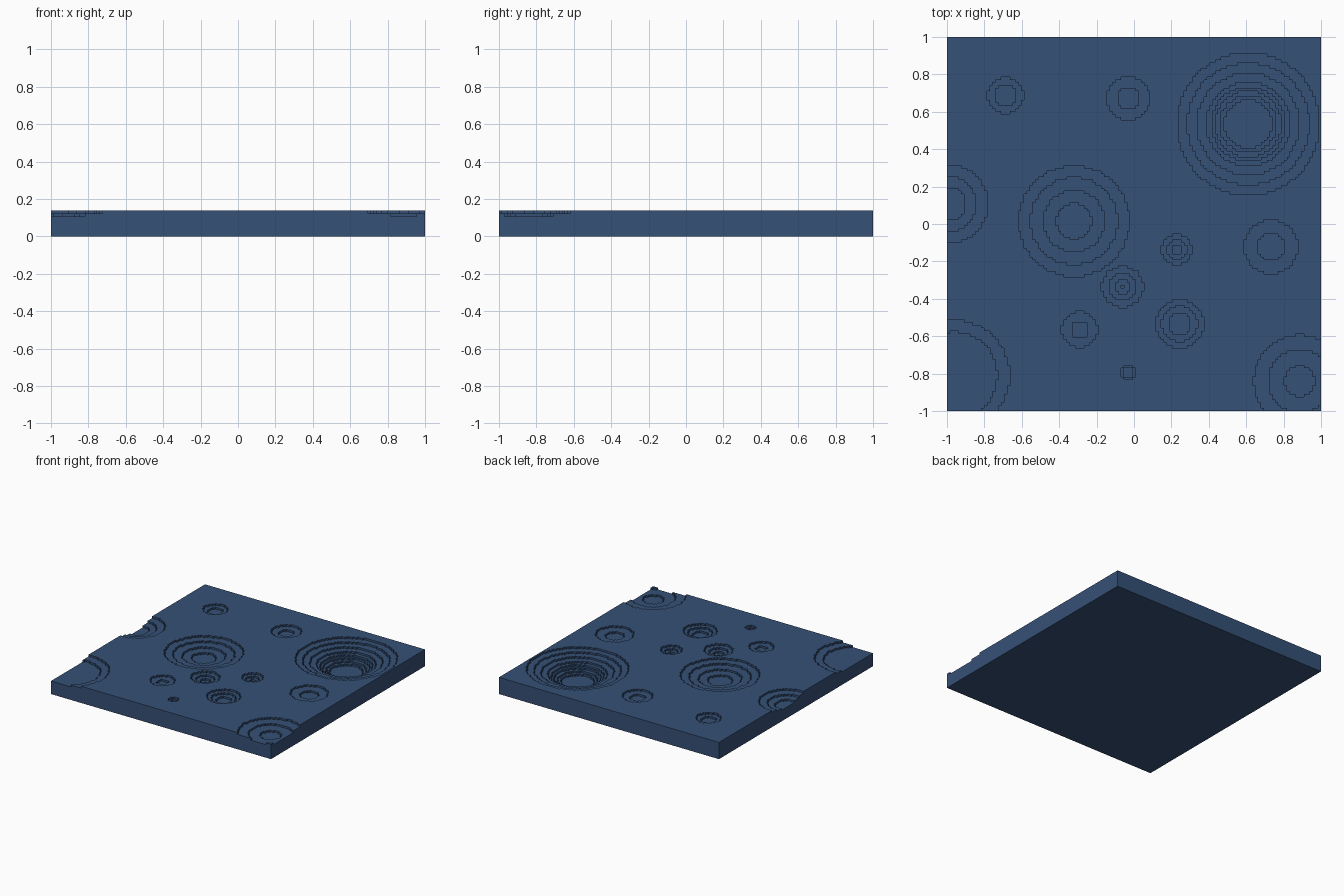
import bpy
import bmesh
import math

if "Cube" in bpy.data.objects:
    bpy.data.objects.remove(bpy.data.objects["Cube"], do_unlink=True)

N = 131            # blocks along each side
S = 2.0 / N        # block size
LAYERS = 9         # slab thickness in blocks

# Craters: centre x, centre y, radius of each one-block step going down
CRATERS = [
    (0.61, 0.527, (.38, .326, .273, .225, .198, .176, .152, .126)),
    (-0.323, 0.008, (.294, .233, .163, .096)),
    (-0.69, 0.692, (.094, .061)),
    (-0.027, 0.677, (.112, .059)),
    (-0.99, 0.11, (.211, .15, .09)),
    (-0.957, -0.807, (.294, .23)),
    (0.893, -0.84, (.246, .166, .08)),
    (0.727, -0.123, (.144, .072)),
    (0.223, -0.139, (.078, .05, .03)),
    (-0.06, -0.34, (.11, .075, .043, .01)),
    (0.238, -0.537, (.126, .094, .059)),
    (-0.294, -0.572, (.094, .045)),
    (-0.027, -0.794, (.043, .027)),
]

# Height of every block column, in layers
height = [[LAYERS] * N for _ in range(N)]
for cx, cy, radii in CRATERS:
    ci, cj = math.floor((cx + 1) / S), math.floor((cy + 1) / S)
    for j in range(N):
        for i in range(N):
            d = math.hypot(i - ci, j - cj) * S
            depth = sum(d <= r for r in radii)
            height[j][i] = min(height[j][i], LAYERS - depth)

bm = bmesh.new()


def quad(*corners):
    """Add a face from corners given in block units."""
    bm.faces.new([bm.verts.new((x * S - 1, y * S - 1, z * S)) for x, y, z in corners])


def at(i, j):
    return height[j][i] if 0 <= i < N and 0 <= j < N else 0


def runs(values):
    """Yield (start, end, value) for each stretch of equal values."""
    start = 0
    for k in range(1, len(values) + 1):
        if k == len(values) or values[k] != values[start]:
            yield start, k, values[start]
            start = k


# Terraced top: one strip per run of equal height
for j in range(N):
    for a, b, h in runs(height[j]):
        quad((a, j, h), (b, j, h), (b, j + 1, h), (a, j + 1, h))

# Step walls and outer sides
for k in range(N + 1):
    for a, b, (lo, hi) in runs([(at(k - 1, j), at(k, j)) for j in range(N)]):
        if lo != hi:      # faces across x
            quad((k, a, lo), (k, a, hi), (k, b, hi), (k, b, lo))
    for a, b, (lo, hi) in runs([(at(i, k - 1), at(i, k)) for i in range(N)]):
        if lo != hi:      # faces across y
            quad((a, k, lo), (b, k, lo), (b, k, hi), (a, k, hi))

# Flat underside
quad((0, 0, 0), (0, N, 0), (N, N, 0), (N, 0, 0))

bmesh.ops.remove_doubles(bm, verts=bm.verts[:], dist=S * 0.01)
mesh = bpy.data.meshes.new("cratered_slab")
bm.to_mesh(mesh)
bm.free()

# Single slate blue material
color = (0.036, 0.082, 0.182, 1.0)
mat = bpy.data.materials.new("slate_blue")
mat.use_nodes = True
mat.diffuse_color = color
bsdf = next(n for n in mat.node_tree.nodes if n.type == 'BSDF_PRINCIPLED')
bsdf.inputs["Base Color"].default_value = color
mesh.materials.append(mat)

slab = bpy.data.objects.new("cratered_slab", mesh)
bpy.context.collection.objects.link(slab)
